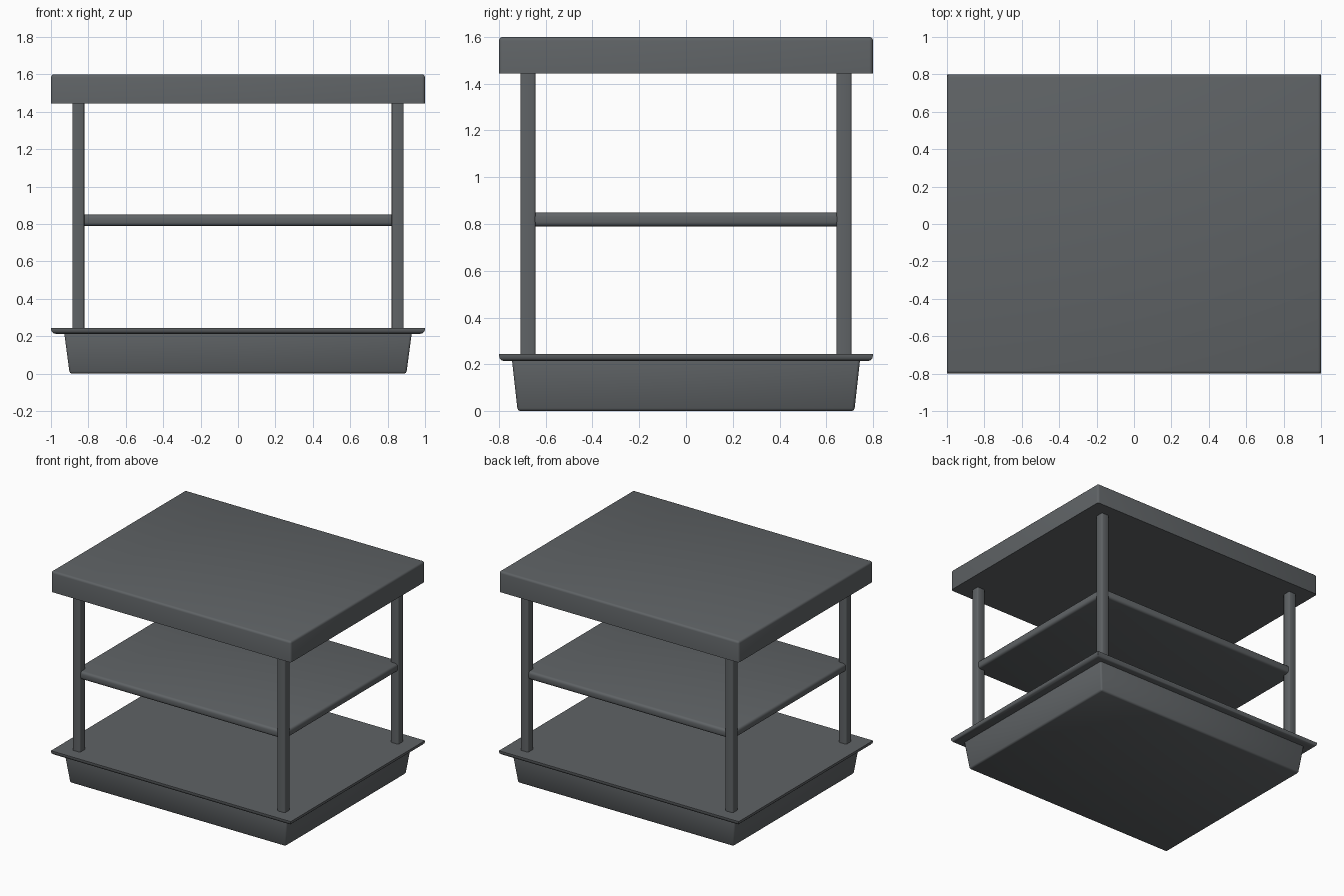
import bpy, bmesh, math

if "Cube" in bpy.data.objects:
    bpy.data.objects.remove(bpy.data.objects["Cube"])

grey = bpy.data.materials.new("slate grey")
grey.diffuse_color = (0.115, 0.125, 0.132, 1)
grey.use_nodes = True
grey.node_tree.nodes["Principled BSDF"].inputs["Base Color"].default_value = grey.diffuse_color


def block(name, centre, bottom, top, z0, z1, bevel, segments=2, pick=lambda a, b: True):
    """Box with separate bottom/top half sizes; edges chosen by pick(vertex, vertex) are rounded."""
    bm = bmesh.new()
    bmesh.ops.create_cube(bm, size=2)
    for v in bm.verts:
        hx, hy = top if v.co.z > 0 else bottom
        v.co = (centre[0] + v.co.x * hx, centre[1] + v.co.y * hy, z1 if v.co.z > 0 else z0)
    edges = [e for e in bm.edges if pick(e.verts[0].co, e.verts[1].co)]
    bmesh.ops.bevel(bm, geom=edges, offset=bevel, segments=segments, profile=0.5,
                    affect='EDGES', clamp_overlap=True)
    bmesh.ops.recalc_face_normals(bm, faces=bm.faces)
    mesh = bpy.data.meshes.new(name)
    bm.to_mesh(mesh)
    bm.free()
    mesh.materials.append(grey)
    obj = bpy.data.objects.new(name, mesh)
    bpy.context.collection.objects.link(obj)
    bpy.ops.object.select_all(action='DESELECT')
    obj.select_set(True)
    bpy.context.view_layer.objects.active = obj
    bpy.ops.object.shade_smooth_by_angle(angle=math.radians(50))
    return obj


# Tapered base tray
block("base_tray", (0, 0), (0.9, 0.72), (0.93, 0.745), 0, 0.225, 0.012)

# Rim with rounded underside
block("base_rim", (0, 0), (1, 0.8), (1, 0.8), 0.213, 0.245, 0.024, 3,
      lambda a, b: a.z < 0.22 and b.z < 0.22)

# Corner posts
for x, side in ((-0.854, "left"), (0.854, "right")):
    for y, end in ((-0.676, "front"), (0.676, "back")):
        block(f"post_{end}_{side}", (x, y), (0.032, 0.032), (0.032, 0.032), 0.235, 1.45,
              0.008, 2, lambda a, b: abs(a.z - b.z) > 0.5)

# Middle shelf
block("shelf", (0, 0), (0.88, 0.7), (0.88, 0.7), 0.79, 0.85, 0.018, 3)

# Roof slab, rounded along the top and corners
block("roof_slab", (0, 0), (1, 0.8), (1, 0.8), 1.443, 1.6, 0.016, 3,
      lambda a, b: a.z > 1.5 or b.z > 1.5)
